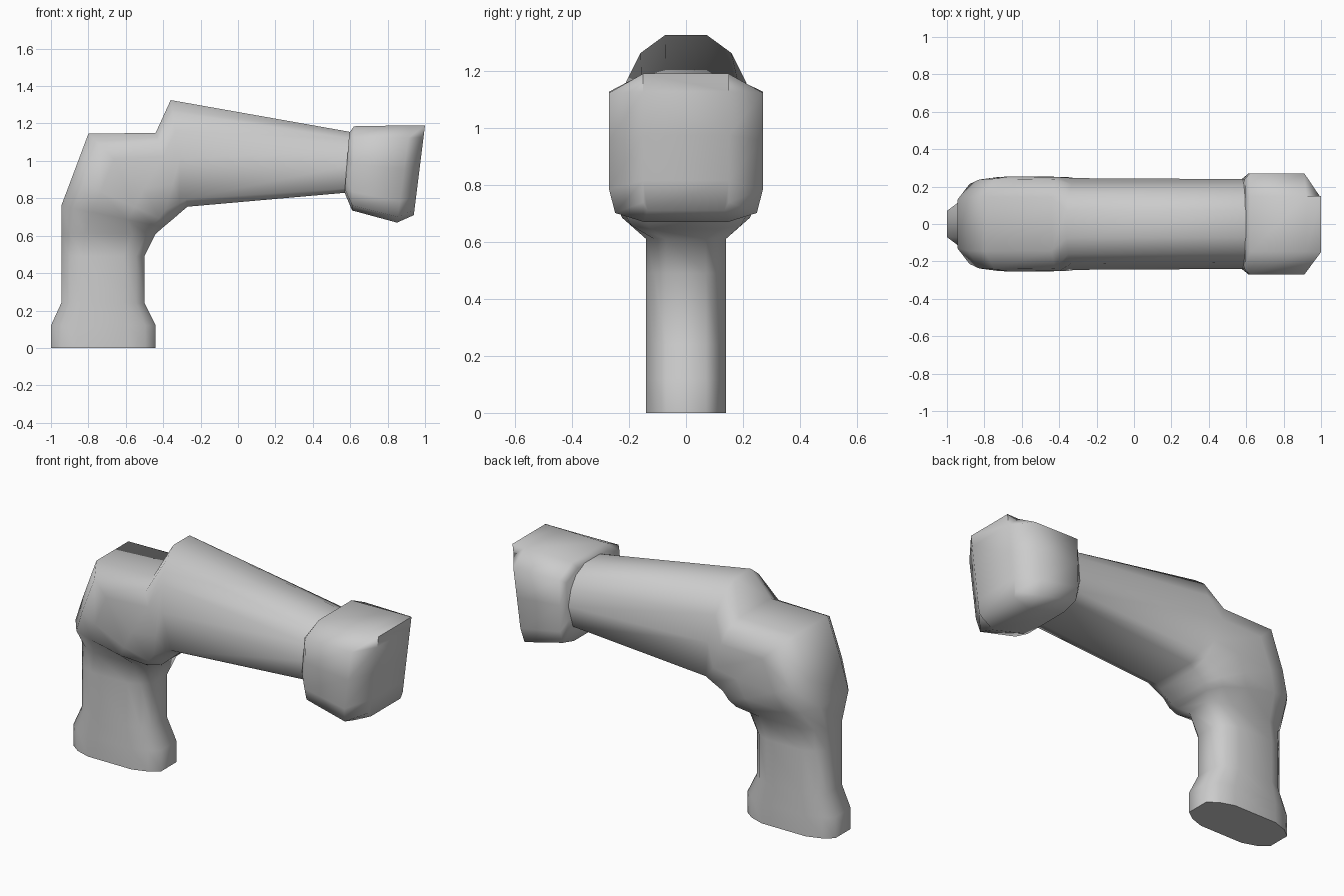
import bpy, bmesh, math

if "Cube" in bpy.data.objects:
    bpy.data.objects.remove(bpy.data.objects["Cube"])

# Half cross-sections: (fraction from back/top to front/bottom, fraction of half width)
GRIP = [(0, .5), (.1, .8), (.25, 1), (.75, 1), (.9, .8), (1, .5)]
BODY = [(0, .57), (.12, .95), (.3, 1), (.65, 1), (.9, .85), (1, .55)]
TUBE = [(0, .3), (.11, .65), (.29, .86), (.55, 1), (.93, .88), (1, .57)]
HEAD = [(0, .55), (.13, 1), (.45, 1), (.78, 1), (.94, .92), (1, .55)]
FACE = [(0, 1), (.13, 1), (.45, 1), (.78, 1), (.94, 1), (1, .9)]


def loft(name, stations, angle):
    """Skin mirrored cross-sections spanning point P to point Q in the side plane."""
    bm = bmesh.new()
    rings = []
    for (px, pz), (qx, qz), w, prof in stations:
        outline = [(t, y) for t, y in prof] + [(t, -y) for t, y in reversed(prof)]
        rings.append([bm.verts.new((px + (qx - px) * t, y * w, pz + (qz - pz) * t))
                      for t, y in outline])
    n = len(rings[0])
    for a, b in zip(rings, rings[1:]):
        for i in range(n):
            j = (i + 1) % n
            bm.faces.new((a[i], a[j], b[j], b[i]))
    bm.faces.new(rings[0])
    bm.faces.new(rings[-1])
    bmesh.ops.recalc_face_normals(bm, faces=bm.faces)
    mesh = bpy.data.meshes.new(name)
    bm.to_mesh(mesh)
    bm.free()
    ob = bpy.data.objects.new(name, mesh)
    bpy.context.collection.objects.link(ob)
    bpy.ops.object.select_all(action='DESELECT')
    ob.select_set(True)
    bpy.context.view_layer.objects.active = ob
    bpy.ops.object.shade_smooth_by_angle(angle=math.radians(angle))
    return ob


# Grip bending into the tapered barrel
loft("grip_and_barrel", [
    ((-1, 0), (-.44, 0), .14, GRIP),
    ((-1, .12), (-.44, .12), .14, GRIP),
    ((-.945, .24), (-.5, .24), .14, GRIP),
    ((-.945, .49), (-.5, .49), .14, GRIP),
    ((-.945, .61), (-.44, .61), .14, GRIP),
    ((-.945, .76), (-.40, .645), .225, BODY),
    ((-.89, .905), (-.37, .67), .25, BODY),
    ((-.80, 1.145), (-.34, .695), .255, BODY),
    ((-.44, 1.15), (-.30, .73), .25, BODY),
    ((-.36, 1.325), (-.27, .755), .245, TUBE),
    ((.61, 1.153), (.58, .83), .24, TUBE),
], 60)

# Blocky head at the end of the barrel
loft("head", [
    ((.595, 1.15), (.57, .83), .24, HEAD),
    ((.62, 1.185), (.61, .735), .27, HEAD),
    ((.92, 1.19), (.85, .67), .27, HEAD),
    ((1, 1.19), (.94, .71), .15, FACE),
], 60)
